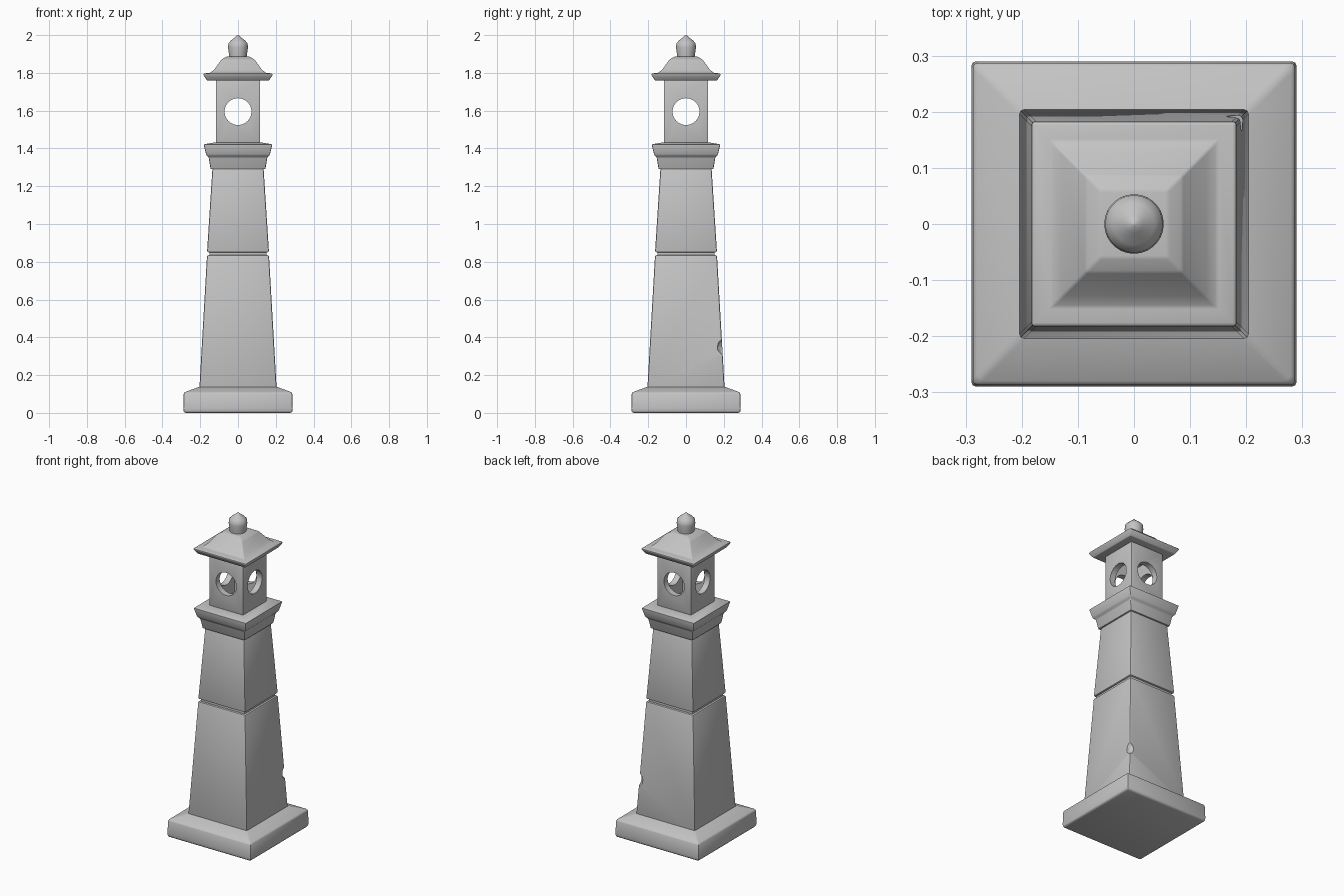
import bpy, bmesh, math
from mathutils import Matrix

cube = bpy.data.objects.get("Cube")
if cube:
    bpy.data.objects.remove(cube, do_unlink=True)

stone = bpy.data.materials.new("grey stone")
stone.use_nodes = True
colour = (0.55, 0.55, 0.55, 1)
stone.diffuse_color = colour
stone.node_tree.nodes["Principled BSDF"].inputs["Base Color"].default_value = colour


def finish(name, bm):
    """Turn a bmesh into an object made of stone."""
    bmesh.ops.recalc_face_normals(bm, faces=bm.faces)
    mesh = bpy.data.meshes.new(name)
    bm.to_mesh(mesh)
    bm.free()
    mesh.materials.append(stone)
    obj = bpy.data.objects.new(name, mesh)
    bpy.context.collection.objects.link(obj)
    return obj


def loft(name, profile, sides=4):
    """Stack square or round rings given as (half width, height)."""
    bm = bmesh.new()
    grow = math.sqrt(2) if sides == 4 else 1
    rings = []
    for half, z in profile:
        angles = [math.tau * (i + 0.5) / sides for i in range(sides)]
        rings.append([bm.verts.new((half * grow * math.cos(a), half * grow * math.sin(a), z))
                      for a in angles])
    for low, high in zip(rings, rings[1:]):
        for i in range(sides):
            j = (i + 1) % sides
            bm.faces.new((low[i], low[j], high[j], high[i]))
    bm.faces.new(rings[0])
    bm.faces.new(rings[-1])
    return finish(name, bm)


def apply(obj, kind, **settings):
    mod = obj.modifiers.new(kind.title(), kind)
    for key, value in settings.items():
        setattr(mod, key, value)
    bpy.context.view_layer.objects.active = obj
    bpy.ops.object.modifier_apply(modifier=mod.name)


def cut(obj, cutter):
    cutter.hide_render = True
    apply(obj, "BOOLEAN", operation="DIFFERENCE", object=cutter, solver="EXACT")
    bpy.data.objects.remove(cutter, do_unlink=True)


def soften(obj, width, angle=35):
    apply(obj, "BEVEL", width=width, segments=2, limit_method="ANGLE",
          angle_limit=math.radians(20))
    smooth(obj, angle)


def smooth(obj, angle):
    bpy.ops.object.select_all(action="DESELECT")
    obj.select_set(True)
    bpy.context.view_layer.objects.active = obj
    bpy.ops.object.shade_smooth_by_angle(angle=math.radians(angle))


# Plinth
soften(loft("plinth", [(0.285, 0), (0.29, 0.015), (0.287, 0.108), (0.2, 0.14)]), 0.012)

# Tapered shaft in two blocks with a mortar groove between
lower = loft("lower_shaft", [(0.205, 0.12), (0.164, 0.835)])
soften(lower, 0.008)
soften(loft("mortar_groove", [(0.152, 0.82), (0.152, 0.87)]), 0.003)
soften(loft("upper_shaft", [(0.164, 0.85), (0.135, 1.3)]), 0.008)

# Chipped corner of the lower shaft
bm = bmesh.new()
bmesh.ops.create_icosphere(bm, subdivisions=2, radius=0.05,
                           matrix=Matrix.Translation((0.21, 0.21, 0.35)))
cut(lower, finish("chip_cutter", bm))
smooth(lower, 35)

# Stepped capital
soften(loft("capital", [(0.145, 1.29), (0.155, 1.352), (0.168, 1.365),
                        (0.182, 1.422), (0.12, 1.432)]), 0.005)

# Hollow lantern with a round opening through each side
lantern = loft("lantern", [(0.117, 1.42), (0.117, 1.77)])
soften(lantern, 0.005)
cut(lantern, loft("room_cutter", [(0.08, 1.45), (0.08, 1.74)]))
for axis in "XY":
    bm = bmesh.new()
    turn = Matrix.Rotation(math.pi / 2, 4, "Y" if axis == "X" else "X")
    bmesh.ops.create_cone(bm, cap_ends=True, segments=40, radius1=0.071, radius2=0.071,
                          depth=0.4, matrix=Matrix.Translation((0, 0, 1.595)) @ turn)
    cut(lantern, finish("opening_cutter", bm))
smooth(lantern, 35)

# Flared roof
soften(loft("roof", [(0.165, 1.76), (0.184, 1.79), (0.18, 1.797), (0.148, 1.8),
                     (0.128, 1.815), (0.086, 1.872), (0.06, 1.886)]), 0.005, 40)

# Round finial with a pointed tip
finial = loft("finial", [(0.046, 1.87), (0.048, 1.9), (0.053, 1.935), (0.051, 1.957),
                         (0.037, 1.972), (0.016, 1.988), (0.003, 2.0)], 32)
smooth(finial, 50)
